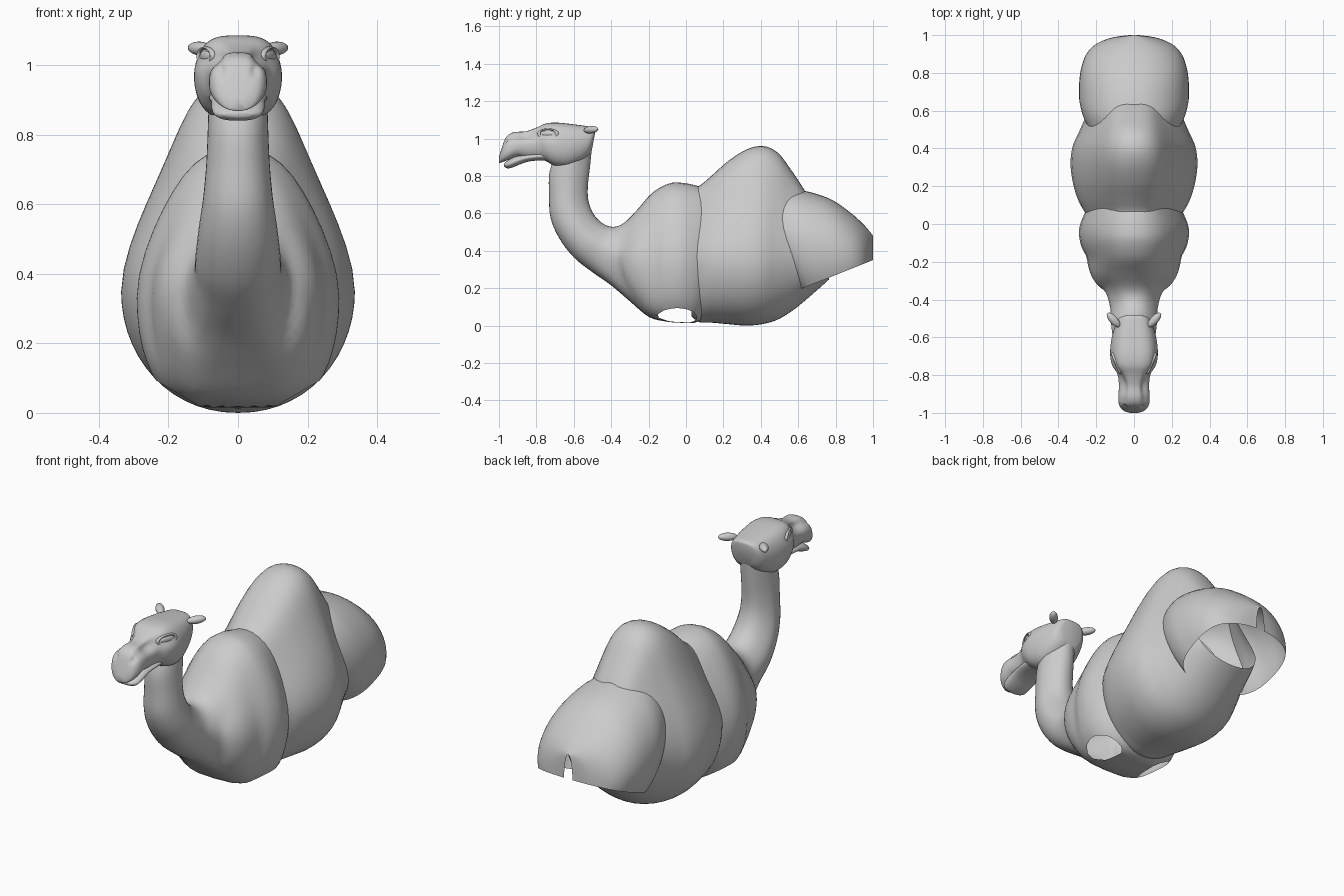
import bpy, bmesh, math
from mathutils import Vector


def spline(rows, sub):
    """Catmull-Rom interpolation of section rows."""
    out = []
    for i in range(len(rows) - 1):
        p = [rows[max(0, min(len(rows) - 1, i + k))] for k in (-1, 0, 1, 2)]
        for j in range(sub):
            t = j / sub
            out.append([0.5 * (2 * b + (c - a) * t + (2 * a - 5 * b + 4 * c - d) * t * t
                               + (3 * b - a - 3 * c + d) * t ** 3) for a, b, c, d in zip(*p)])
    return out + [list(rows[-1])]


def loft(name, rows, f=0.5, et=1.0, eb=1.0, pinch=0.0, n=40, sub=4, caps=(), cuts=(), dents=()):
    """Skin rings given as (top y, top z, bottom y, bottom z, half width, widest level, lower roundness)."""
    rows = [tuple(r) + (f, eb)[len(r) - 5:] for r in rows]
    bm = bmesh.new()
    rings = []
    for yt, zt, yb, zb, w, fr, e_low in spline(rows, sub):
        ring = []
        for i in range(n):
            a = 2 * math.pi * i / n
            s, c = math.sin(a), math.cos(a)
            h = fr + (1 - fr) * s if s > 0 else fr + fr * s
            x = math.copysign(max(w, 0.001) * abs(c) ** (et if s > 0 else e_low), c)
            if s > 0:  # pear-shaped upper half
                x *= 1 - pinch * abs(2 * s * c) ** 1.7
            ring.append(bm.verts.new((x, yb + (yt - yb) * h, zb + (zt - zb) * h)))
        rings.append(ring)
    for r, q in zip(rings, rings[1:]):
        for i in range(n):
            bm.faces.new((r[i], r[(i + 1) % n], q[(i + 1) % n], q[i]))
    for k in caps:
        bm.faces.new(rings[k])
    # soft mirrored dents and bulges
    for c, r, off in dents:
        for v in bm.verts:
            s = 1 if v.co.x >= 0 else -1
            d = sum(((p - q) / k) ** 2 for p, q, k in zip((abs(v.co.x), v.co.y, v.co.z), c, r))
            v.co += Vector((s * off[0], off[1], off[2])) * math.exp(-d)
    bmesh.ops.recalc_face_normals(bm, faces=bm.faces[:])
    # open leg cuts
    for co, no in cuts:
        geom = bm.verts[:] + bm.edges[:] + bm.faces[:]
        bmesh.ops.bisect_plane(bm, geom=geom, plane_co=co, plane_no=no, clear_outer=True)
    me = bpy.data.meshes.new(name)
    bm.to_mesh(me)
    bm.free()
    me.shade_smooth()
    ob = bpy.data.objects.new(name, me)
    bpy.context.collection.objects.link(ob)
    return ob


def finish(name, loc, scale, rot):
    ob = bpy.context.object
    ob.name, ob.location, ob.scale, ob.rotation_euler = name, loc, scale, rot
    ob.data.shade_smooth()


# neck running down into chest, shoulders and front hump, with open front leg cuts
loft("neck_and_shoulders", [
    (-.50, .98, -.69, .93, .083, .5, .9),
    (-.512, .86, -.73, .82, .086, .5, .9),
    (-.525, .74, -.732, .70, .091, .5, .9),
    (-.52, .66, -.725, .58, .10, .5, .9),
    (-.49, .59, -.68, .47, .113, .5, .9),
    (-.44, .543, -.60, .365, .122, .5, .9),
    (-.385, .528, -.50, .285, .127, .5, .85),
    (-.33, .55, -.40, .215, .16, .48, .75),
    (-.26, .62, -.30, .13, .222, .46, .65),
    (-.18, .71, -.20, .047, .252, .43, .52),
    (-.09, .76, -.11, .022, .284, .42, .5),
    (-.02, .763, -.03, .015, .29, .42, .5),
    (.05, .75, .045, .015, .266, .43, .55),
    (.10, .735, .10, .04, .235, .45, .7)], pinch=.09,
    cuts=[((s * .09, 0, .008), (s * .082, 0, -.14)) for s in (-1, 1)],
    dents=[((.14, -.37, .30), (.03, .09, .14), (0, .035, 0)),
           ((.27, -.17, .28), (.08, .03, .16), (-.008, 0, 0))])

# belly and tall rear hump
loft("belly_and_hump", [
    (.02, .735, .03, .05, .235, .46),
    (.07, .747, .07, .018, .265, .46),
    (.13, .795, .13, .016, .297, .43),
    (.22, .875, .22, .008, .324, .40),
    (.32, .94, .32, .0, .336, .37),
    (.41, .96, .41, .008, .325, .36),
    (.49, .925, .49, .032, .29, .37),
    (.56, .835, .57, .08, .258, .40),
    (.63, .73, .65, .145, .232, .42),
    (.68, .64, .73, .215, .205, .40),
    (.71, .56, .78, .26, .18, .40)], pinch=.21, eb=.95, n=56,
    cuts=[((0, .765, .25), (0, .485, .135))])

# haunches, open underneath, with a small gap at the tail
loft("haunches", [
    (.35, .66, .66, .10, .20),
    (.43, .70, .69, .09, .258),
    (.54, .73, .74, .08, .287),
    (.66, .714, .79, .09, .291),
    (.78, .672, .85, .11, .282),
    (.88, .603, .91, .14, .255),
    (.945, .545, .955, .16, .205),
    (.985, .50, .987, .18, .12),
    (1.0, .48, 1.0, .2, .025)], f=.5, et=.95, eb=.9, n=48, sub=5,
    cuts=[((0, .65, .21), (0, .14, -.35))])

# skull and upper muzzle
loft("head", [
    (-.482, 1.05, -.505, .93, .06),
    (-.492, 1.06, -.53, .90, .088),
    (-.54, 1.068, -.58, .866, .107),
    (-.61, 1.077, -.64, .846, .122),
    (-.69, 1.085, -.705, .855, .126),
    (-.75, 1.08, -.75, .88, .115),
    (-.80, 1.058, -.79, .89, .088),
    (-.86, 1.038, -.85, .893, .08),
    (-.92, 1.034, -.90, .902, .083, .4),
    (-.96, 1.01, -.95, .885, .08, .4),
    (-.985, .95, -.988, .872, .058),
    (-1.0, .90, -1.0, .868, .022)], et=.6, eb=.55, caps=(0, -1), n=56,
    dents=[((.112, -.75, 1.025), (.03, .05, .025), (-.012, .004, 0)),
           ((.075, -.86, 1.03), (.03, .06, .03), (-.026, 0, -.012)),
           ((.075, -.95, 1.03), (.03, .04, .03), (-.014, 0, -.012)),
           ((.05, -.965, .985), (.012, .02, .012), (-.006, .012, 0))])

# lower jaw, mouth slightly open
loft("lower_jaw", [
    (-.72, .94, -.72, .88, .085),
    (-.80, .925, -.80, .882, .082),
    (-.86, .918, -.86, .872, .077),
    (-.91, .907, -.92, .848, .076),
    (-.95, .885, -.953, .84, .067),
    (-.973, .866, -.972, .85, .04)], eb=.8, et=.8, caps=(0, -1))

for s, side in ((1, "left"), (-1, "right")):
    # ears
    bpy.ops.mesh.primitive_uv_sphere_add(segments=16, ring_count=10, radius=1)
    finish("ear_" + side, (s * .108, -.508, 1.047), (.049, .022, .02),
           (0, -s * math.radians(4), s * math.radians(48)))
    # eyes with lids
    bpy.ops.mesh.primitive_uv_sphere_add(segments=16, ring_count=10, radius=1)
    finish("eye_" + side, (s * .090, -.738, 1.025), (.013, .045, .018),
           (0, 0, s * math.radians(-22)))
    bpy.ops.mesh.primitive_torus_add(major_segments=28, minor_segments=8,
                                     major_radius=.052, minor_radius=.01)
    finish("eyelids_" + side, (s * .092, -.738, 1.026), (.45, 1, .9),
           (0, math.radians(90), s * math.radians(-22)))
